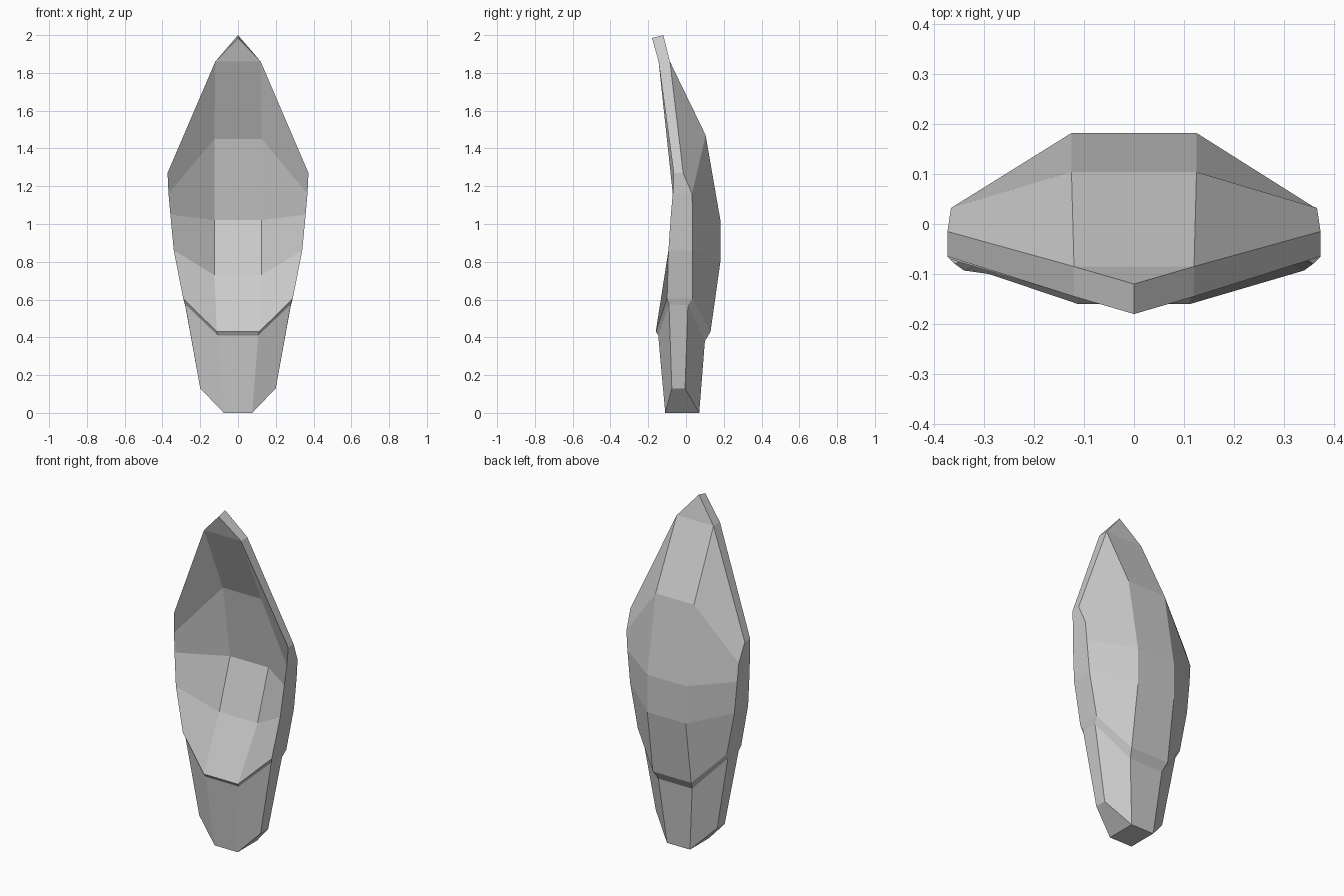
import bpy, bmesh

if "Cube" in bpy.data.objects:
    bpy.data.objects.remove(bpy.data.objects["Cube"])

# Right-half cross-sections, bottom to top: front rim, front inner, back inner, back rim
sections = [
    [(.20, -.075, .13), (.075, -.11, 0), (.075, .07, 0), (.20, -.005, .13)],
    [(.28, -.09, .575), (.107, -.147, .41), (.11, .10, .38), (.28, .01, .57)],
    [(.29, -.10, .605), (.112, -.16, .43), (.125, .13, .43), (.29, .035, .605)],
    [(.34, -.093, .86), (.125, .003, .73), (.125, .182, .80), (.34, .035, .86)],
    [(.358, -.08, 1.05), (.125, .105, 1.02), (.125, .182, 1.02), (.358, .035, 1.05)],
    [(.368, -.07, 1.16), (.125, .037, 1.45), (.125, .104, 1.47), (.366, .032, 1.16)],
    [(.373, -.065, 1.27), (.12, -.145, 1.86), (.12, -.085, 1.86), (.373, -.015, 1.27)],
]

bm = bmesh.new()


def ring(half):
    right = [bm.verts.new(p) for p in half]
    left = [bm.verts.new((-x, y, z)) for x, y, z in half]
    # front left rim -> front -> right rim -> back -> back left rim
    return [left[0], left[1], right[1], right[0], right[3], right[2], left[2], left[3]]


rings = [ring(s) for s in sections]

# Skin between consecutive sections
for a, b in zip(rings, rings[1:]):
    for i in range(8):
        j = (i + 1) % 8
        bm.faces.new((a[i], a[j], b[j], b[i]))

# Foot: flat base and two bevelled corners
r = rings[0]
for q in ((1, 2, 5, 6), (0, 1, 6, 7), (2, 3, 4, 5)):
    bm.faces.new([r[i] for i in q])

# Pointed tip and sloping upper rim
t = rings[-1]
tip_front = bm.verts.new((0, -.18, 1.985))
tip_back = bm.verts.new((0, -.12, 2))
bm.faces.new((t[1], t[2], tip_front))
bm.faces.new((t[5], t[6], tip_back))
bm.faces.new((t[2], t[5], tip_back, tip_front))
bm.faces.new((t[6], t[1], tip_front, tip_back))
bm.faces.new((t[3], t[4], t[5], t[2]))
bm.faces.new((t[0], t[1], t[6], t[7]))

bmesh.ops.recalc_face_normals(bm, faces=bm.faces[:])
mesh = bpy.data.meshes.new("curved_leaf")
bm.to_mesh(mesh)
bm.free()
bpy.context.collection.objects.link(bpy.data.objects.new("curved_leaf", mesh))
